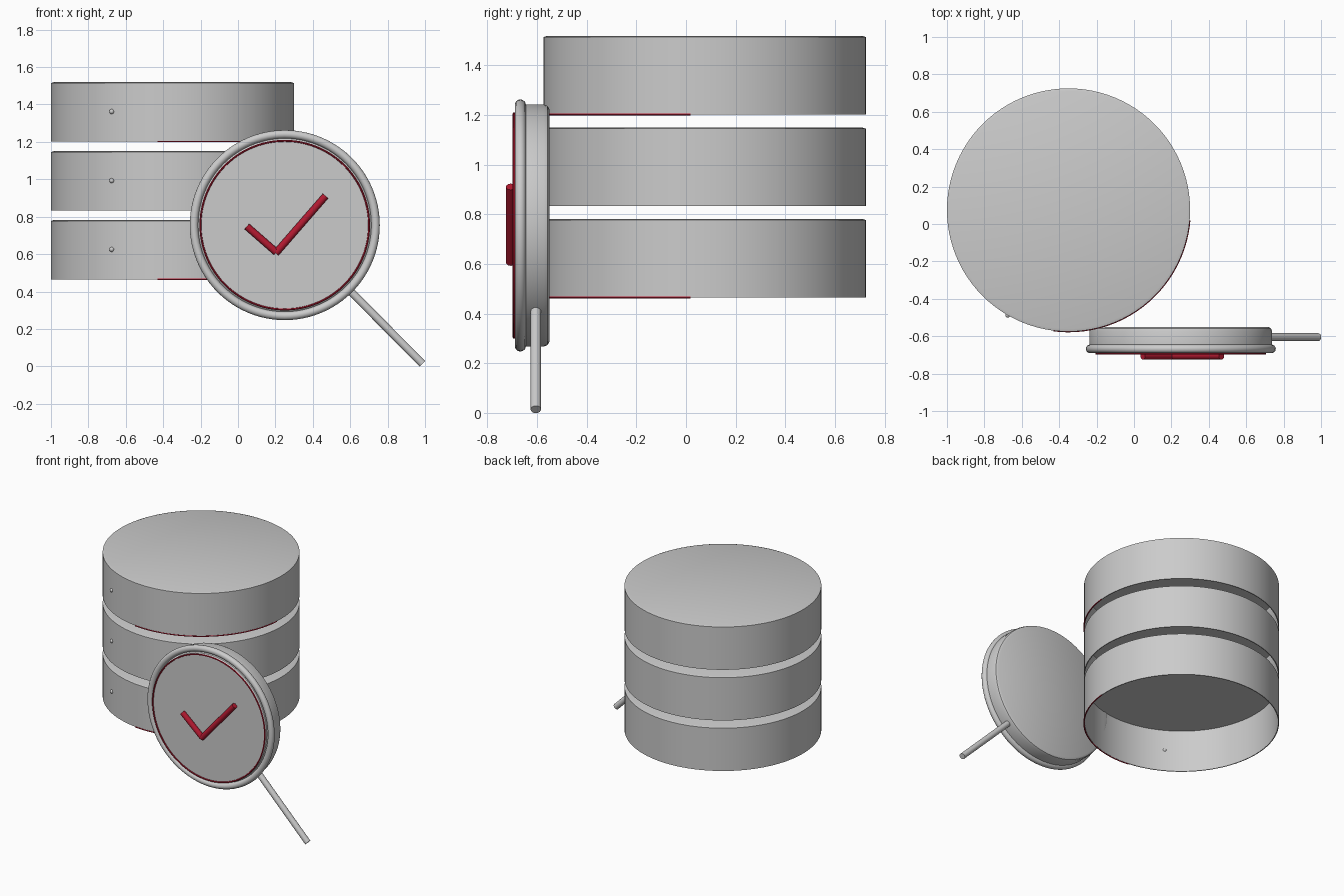
import bpy, bmesh
from math import cos, sin, pi, radians
from mathutils import Vector, Matrix

if "Cube" in bpy.data.objects:
    bpy.data.objects.remove(bpy.data.objects["Cube"])

red = bpy.data.materials.new("red")
red.diffuse_color = (0.45, 0.01, 0.03, 1)
red.use_nodes = True
red.node_tree.nodes["Principled BSDF"].inputs["Base Color"].default_value = red.diffuse_color


def finish(bm, name, mat=None, matrix=None):
    bmesh.ops.remove_doubles(bm, verts=bm.verts, dist=1e-5)
    bmesh.ops.recalc_face_normals(bm, faces=bm.faces)
    me = bpy.data.meshes.new(name)
    bm.to_mesh(me)
    bm.free()
    ob = bpy.data.objects.new(name, me)
    bpy.context.collection.objects.link(ob)
    if matrix:
        ob.matrix_world = matrix
    if mat:
        me.materials.append(mat)
    bpy.ops.object.select_all(action='DESELECT')
    ob.select_set(True)
    bpy.context.view_layer.objects.active = ob
    bpy.ops.object.shade_smooth_by_angle(angle=radians(30))
    return ob


def lathe(name, profile, matrix, steps=96, mat=None):
    """Revolve (radius, height) points around local z."""
    bm = bmesh.new()
    vs = [bm.verts.new((r, 0, h)) for r, h in profile]
    es = [bm.edges.new(p) for p in zip(vs, vs[1:])]
    bmesh.ops.spin(bm, geom=vs + es, cent=(0, 0, 0), axis=(0, 0, 1),
                   angle=2 * pi, steps=steps, use_merge=True)
    return finish(bm, name, mat, matrix)


def rod(name, a, b, r, mat=None, sides=16):
    a, b = Vector(a), Vector(b)
    bm = bmesh.new()
    bmesh.ops.create_cone(bm, cap_ends=True, segments=sides, radius1=r,
                          radius2=r, depth=(b - a).length)
    rot = (b - a).to_track_quat('Z', 'Y').to_matrix().to_4x4()
    return finish(bm, name, mat, Matrix.Translation((a + b) / 2) @ rot)


CX, CY, R, H = -0.35, 0.075, 0.65, 0.317

# Stacked drums, each a thin shell open underneath, with an indicator stud
for label, z in (("bottom", 0.465), ("middle", 0.833), ("top", 1.202)):
    lathe(label + "_drum",
          [(0, H), (R - 0.015, H), (R, H - 0.005), (R, 0),
           (R - 0.006, 0), (R - 0.006, H - 0.008), (0, H - 0.008)],
          Matrix.Translation((CX, CY, z)))
    bm = bmesh.new()
    bmesh.ops.create_uvsphere(bm, u_segments=16, v_segments=10, radius=0.013)
    finish(bm, label + "_stud", None, Matrix.Translation((-0.675, -0.488, z + 0.16)))

# Thin red trim arcs on the lower edges of two drums
for label, z in (("bottom", 0.465), ("top", 1.202)):
    bm = bmesh.new()
    n = 6
    ring = [bm.verts.new((R + 0.004 * cos(2 * pi * i / n), 0, 0.004 * sin(2 * pi * i / n)))
            for i in range(n)]
    edges = [bm.edges.new((ring[i], ring[(i + 1) % n])) for i in range(n)]
    m = Matrix.Rotation(radians(-97), 3, 'Z')
    bmesh.ops.rotate(bm, verts=ring, cent=(0, 0, 0), matrix=m)
    bmesh.ops.spin(bm, geom=ring + edges, cent=(0, 0, 0), axis=(0, 0, 1),
                   angle=radians(92), steps=32)
    bmesh.ops.holes_fill(bm, edges=bm.edges, sides=n)
    finish(bm, label + "_trim_arc", red, Matrix.Translation((CX, CY, z)))

# Magnifier head: closed disc with rounded rim and raised face
head = Matrix.Translation((0.25, -0.55, 0.755)) @ Matrix.Rotation(pi / 2, 4, 'X')
rim = [(0.4855 + 0.0225 * cos(t), 0.1175 + 0.0225 * sin(t))
       for t in (radians(-80 + 26 * i) for i in range(11))]
lathe("magnifier_head",
      [(0, 0), (0.468, 0), (0.482, 0.008), (0.4875, 0.022), (0.4875, 0.095)]
      + rim + [(0.455, 0.125), (0.452, 0.14), (0, 0.14)], head)

# Red ring around the face
lathe("face_ring",
      [(0.451 + 0.005 * cos(t), 0.143 + 0.005 * sin(t))
       for t in (2 * pi * i / 8 for i in range(9))], head, mat=red)

# Check mark bars and handle
rod("check_short_bar", (0.047, -0.706, 0.748), (0.205, -0.706, 0.61), 0.019, red)
rod("check_long_bar", (0.202, -0.706, 0.605), (0.468, -0.706, 0.911), 0.019, red)
rod("handle", (0.58, -0.605, 0.423), (0.986, -0.605, 0.014), 0.021)
